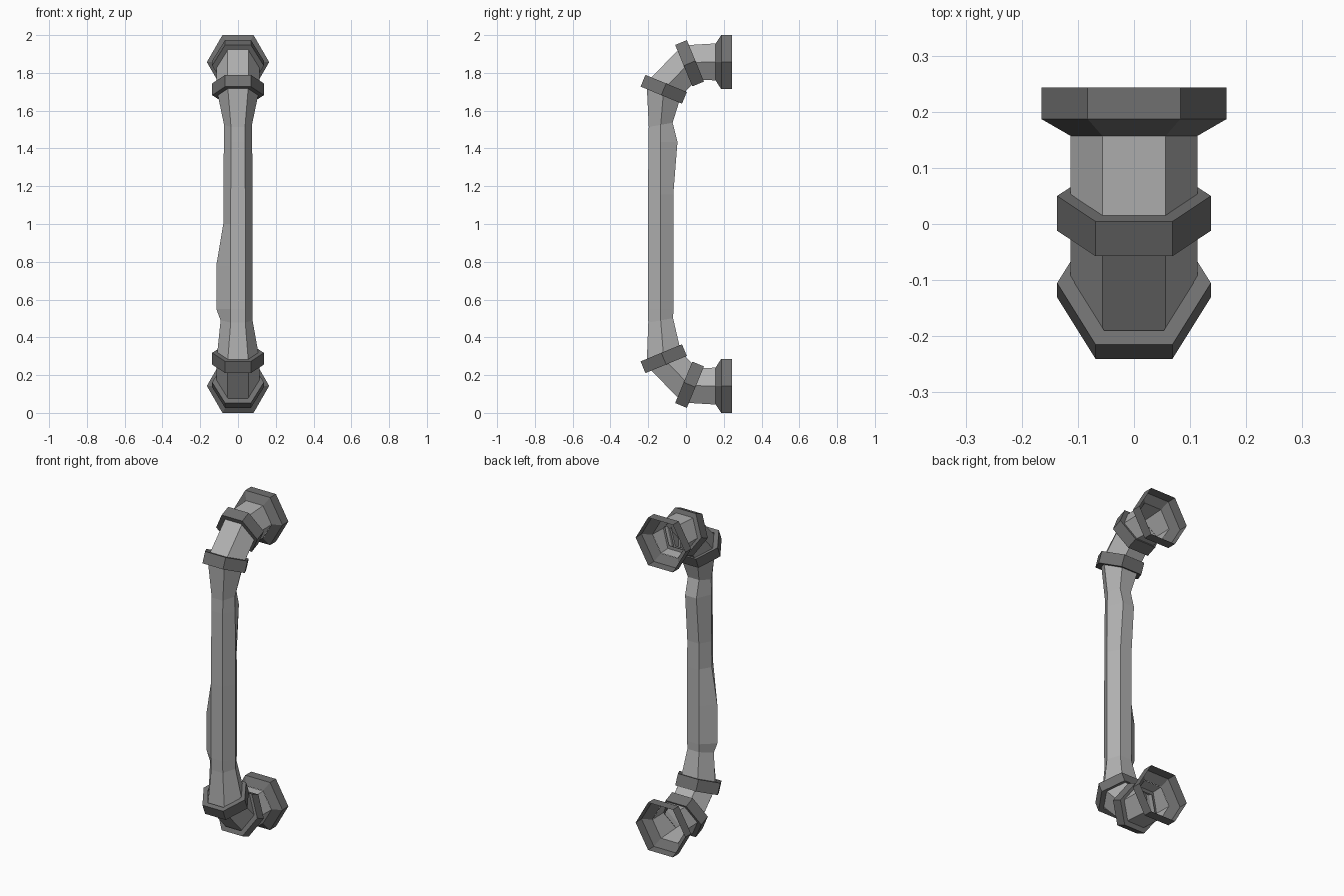
import bpy, bmesh, math

if "Cube" in bpy.data.objects:
    bpy.data.objects.remove(bpy.data.objects["Cube"])


def material(name, value):
    m = bpy.data.materials.new(name)
    m.diffuse_color = (value, value, value, 1)
    m.use_nodes = True
    m.node_tree.nodes["Principled BSDF"].inputs["Base Color"].default_value = m.diffuse_color
    return m


pale = material("pale_grey", 0.44)
dark = material("dark_grey", 0.16)


def hex_ring(y, z, tilt, r, shifts=None):
    """Hexagon in a plane tilted about x; shifts moves single corners."""
    t = math.radians(tilt)
    pts = []
    for k in range(6):
        a = math.radians(60 * k)
        v = r * math.sin(a)
        dx, dy = (shifts or {}).get(k, (0, 0))
        pts.append((r * math.cos(a) + dx,
                    y - math.sin(t) * v + dy,
                    z + math.cos(t) * v))
    return pts


def loft(name, rings, mat):
    bm = bmesh.new()
    loops = [[bm.verts.new(p) for p in ring] for ring in rings]
    for a, b in zip(loops, loops[1:]):
        for k in range(6):
            n = (k + 1) % 6
            bm.faces.new((a[k], b[k], b[n], a[n]))
    bmesh.ops.recalc_face_normals(bm, faces=bm.faces)
    mesh = bpy.data.meshes.new(name)
    bm.to_mesh(mesh)
    bm.free()
    mesh.materials.append(mat)
    obj = bpy.data.objects.new(name, mesh)
    bpy.context.collection.objects.link(obj)
    return obj


def flipped(station):
    y, z, tilt, r = station
    return (y, 2 - z, 180 - tilt, r)


# Bent tube: neck and elbow at each end, slightly dented grip between
bend = [(0.157, 1.858, 0, 0.113),
        (0.019, 1.855, 22.5, 0.113),
        (-0.118, 1.712, 67.5, 0.113)]
grip_y = -0.134
back_bump = {4: (0, 0.024), 5: (0, 0.024)}
side_bump = {3: (-0.037, 0)}
grip = [hex_ring(grip_y, 1.525, 100, 0.074),
        hex_ring(grip_y, 1.435, 90, 0.075, back_bump),
        hex_ring(grip_y, 1.155, 90, 0.077),
        hex_ring(grip_y, 1.0, 90, 0.078),
        hex_ring(grip_y, 0.78, 90, 0.078, side_bump),
        hex_ring(grip_y, 0.55, 90, 0.078, side_bump),
        hex_ring(grip_y, 0.49, 100, 0.077, {3: (-0.015, 0)})]
loft("handle_tube",
     [hex_ring(*s) for s in bend] + grip
     + [hex_ring(*flipped(s)) for s in reversed(bend)], pale)


# Collars over each bend and open wall flanges, top and bottom
def collar(name, y, z, tilt):
    t = math.radians(tilt)
    rings = []
    for off, r in ((-0.0335, 0.106), (-0.0335, 0.137),
                   (0.0335, 0.137), (0.0335, 0.106)):
        rings.append(hex_ring(y + off * math.cos(t),
                              z + off * math.sin(t), tilt, r))
    loft(name, rings, dark)


for end in ("upper", "lower"):
    place = (lambda s: s) if end == "upper" else flipped
    collar(end + "_neck_collar", *place((0.019, 1.851, 22.5, 0))[:3])
    collar(end + "_grip_collar", *place((-0.118, 1.713, 67.5, 0))[:3])
    flange = [(0.243, 1.857, 0, 0.165),
              (0.187, 1.857, 0, 0.165),
              (0.157, 1.857, 0, 0.113)]
    loft(end + "_wall_flange", [hex_ring(*place(s)) for s in flange], dark)
